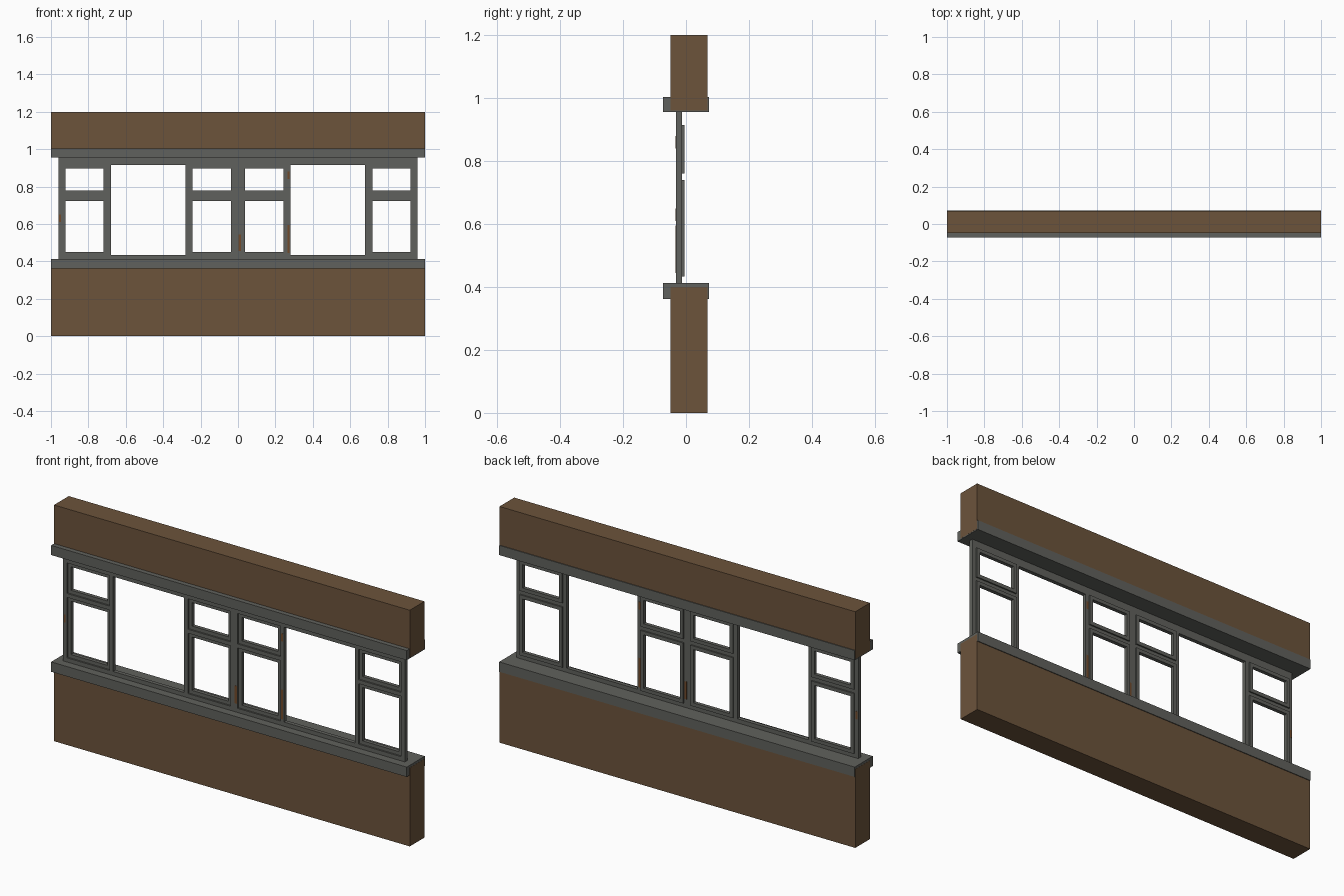
import bpy, bmesh
from mathutils import Vector

if "Cube" in bpy.data.objects:
    bpy.data.objects.remove(bpy.data.objects["Cube"])


def material(name, rgb):
    m = bpy.data.materials.new(name)
    m.diffuse_color = (*rgb, 1.0)
    m.use_nodes = True
    m.node_tree.nodes["Principled BSDF"].inputs["Base Color"].default_value = m.diffuse_color
    return m


BROWN = material("brown wall", (0.150, 0.087, 0.044))
GREY = material("grey metal", (0.118, 0.121, 0.109))
RUST = material("rust", (0.165, 0.068, 0.024))


def boxes(name, spans, mat):
    """One object made of boxes given as (x0, x1, y0, y1, z0, z1)."""
    bm = bmesh.new()
    for x0, x1, y0, y1, z0, z1 in spans:
        verts = bmesh.ops.create_cube(bm, size=1.0)["verts"]
        size = Vector((x1 - x0, y1 - y0, z1 - z0))
        bmesh.ops.scale(bm, vec=size, verts=verts)
        bmesh.ops.translate(bm, verts=verts, vec=Vector((x0 + x1, y0 + y1, z0 + z1)) / 2)
    mesh = bpy.data.meshes.new(name)
    bm.to_mesh(mesh)
    bm.free()
    mesh.materials.append(mat)
    obj = bpy.data.objects.new(name, mesh)
    bpy.context.collection.objects.link(obj)
    return obj


def ring(x0, x1, z0, z1, w, y0, y1):
    """Four bars around a rectangle, w wide."""
    return [(x0, x0 + w, y0, y1, z0, z1), (x1 - w, x1, y0, y1, z0, z1),
            (x0 + w, x1 - w, y0, y1, z0, z0 + w), (x0 + w, x1 - w, y0, y1, z1 - w, z1)]


# Walls below and above the window band
boxes("lower_wall", [(-1, 1, -0.049, 0.069, 0, 0.40)], BROWN)
boxes("upper_wall", [(-1, 1, -0.049, 0.069, 0.96, 1.2)], BROWN)

# Sill and lintel trims
boxes("sill", [(-0.9995, 0.9995, -0.073, 0.073, 0.362, 0.412)], GREY)
boxes("lintel", [(-0.9995, 0.9995, -0.073, 0.073, 0.955, 1.004)], GREY)

# Two windows, each with a wide middle opening and split side lights
F0, F1 = -0.032, -0.012      # frame depth
S0, S1 = -0.024, -0.005      # sash depth
W = 0.96
for side, ox in (("left", -W), ("right", 0.0)):
    frame = [(ox, ox + W, F0, F1, 0.405, 0.433), (ox, ox + W, F0, F1, 0.915, 0.96)]
    sashes = []
    for lx in (0.0, 0.68):
        a, b = ox + lx, ox + lx + 0.28
        frame += [(a, a + 0.02, F0, F1, 0.433, 0.915),
                  (b - 0.02, b, F0, F1, 0.433, 0.915),
                  (a + 0.02, b - 0.02, F0, F1, 0.74, 0.76)]
        for z0, z1 in ((0.433, 0.74), (0.76, 0.915)):
            sashes += ring(a + 0.02, b - 0.02, z0, z1, 0.018, S0, S1)
    boxes(side + "_window_frame", frame, GREY)
    boxes(side + "_window_sashes", sashes, GREY)

# Small rust stains on both faces of the frames
stains = []
for x, z, w, h in ((-0.951, 0.63, 0.01, 0.04), (0.270, 0.86, 0.012, 0.04),
                   (0.010, 0.50, 0.012, 0.09), (0.270, 0.52, 0.012, 0.15)):
    for y in (F0, F1):
        stains.append((x - w / 2, x + w / 2, y - 0.0006, y + 0.0006, z - h / 2, z + h / 2))
boxes("rust_stains", stains, RUST)
